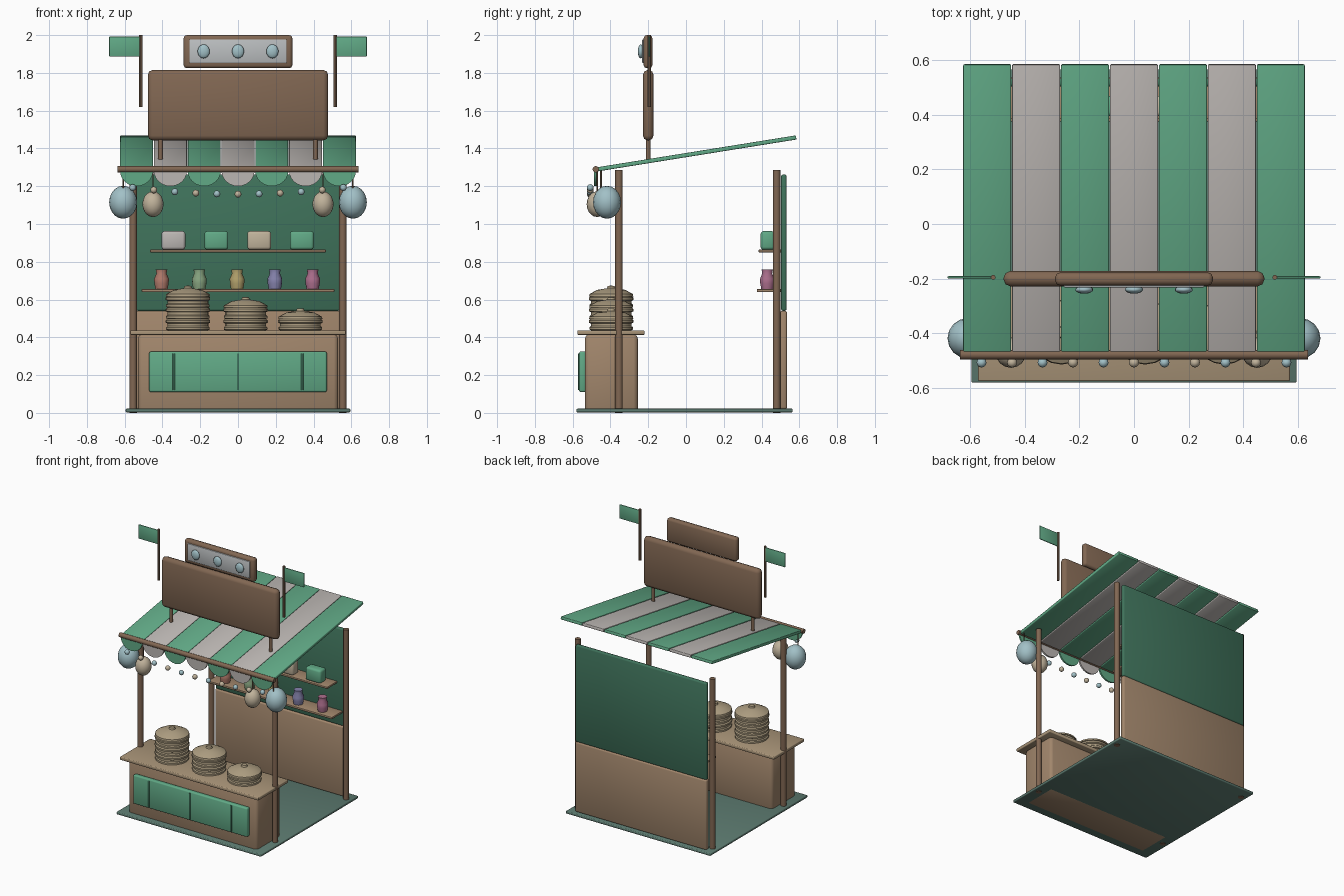
import bpy, bmesh, math
from mathutils import Matrix

if "Cube" in bpy.data.objects:
    bpy.data.objects.remove(bpy.data.objects["Cube"])

COLORS = {
    "wood": (.22, .135, .085), "tan": (.36, .24, .15), "top": (.40, .30, .19),
    "green": (.12, .40, .24), "dark_green": (.05, .17, .105), "base": (.11, .20, .165),
    "grey": (.50, .47, .45), "panel": (.50, .52, .53), "blue": (.36, .53, .57),
    "cream": (.53, .45, .33), "straw": (.42, .34, .22), "red": (.45, .20, .15),
    "sage": (.25, .38, .22), "yellow": (.45, .36, .15), "violet": (.24, .23, .42),
    "pink": (.42, .16, .27)}
MATS = {}
for n, c in COLORS.items():
    MATS[n] = bpy.data.materials.new(n)
    MATS[n].diffuse_color = (*c, 1)


def finish(name, bm, mat, smooth=True, angle=None):
    bmesh.ops.recalc_face_normals(bm, faces=bm.faces)
    me = bpy.data.meshes.new(name)
    bm.to_mesh(me)
    bm.free()
    ob = bpy.data.objects.new(name, me)
    bpy.context.collection.objects.link(ob)
    me.materials.append(MATS[mat])
    for p in me.polygons:
        p.use_smooth = smooth
    if angle:
        bpy.context.view_layer.objects.active = ob
        ob.select_set(True)
        bpy.ops.object.shade_smooth_by_angle(angle=math.radians(angle))
        ob.select_set(False)
    return ob


def box(name, x, y, z, mat, bevel=.005):
    """Soft-edged box from (min, max) ranges."""
    bm = bmesh.new()
    bmesh.ops.create_cube(bm, size=1)
    for v in bm.verts:
        for i, r in enumerate((x, y, z)):
            v.co[i] = (r[0] + r[1]) / 2 + v.co[i] * (r[1] - r[0])
    ob = finish(name, bm, mat)
    m = ob.modifiers.new("soft", 'BEVEL')
    m.width, m.segments = bevel, 2
    m.limit_method = 'NONE'
    return ob


def rod(name, x, y, z0, z1, r, mat="wood", n=12):
    bm = bmesh.new()
    bmesh.ops.create_cone(bm, cap_ends=True, segments=n, radius1=r, radius2=r, depth=z1 - z0,
                          matrix=Matrix.Translation((x, y, (z0 + z1) / 2)))
    return finish(name, bm, mat, angle=40)


def ball(name, loc, rad, mat, u=16, v=10):
    bm = bmesh.new()
    bmesh.ops.create_uvsphere(bm, u_segments=u, v_segments=v, radius=1,
                              matrix=Matrix.Translation(loc) @ Matrix.Diagonal((*rad, 1)))
    return finish(name, bm, mat)


def lathe(name, x, y, z, prof, mat, n=20):
    """Revolve an (r, z) profile that starts and ends on the axis."""
    bm = bmesh.new()
    vs = [bm.verts.new((r, 0, h)) for r, h in prof]
    es = [bm.edges.new(p) for p in zip(vs, vs[1:])]
    bmesh.ops.spin(bm, geom=vs + es, cent=(0, 0, 0), axis=(0, 0, 1), angle=2 * math.pi, steps=n)
    bmesh.ops.remove_doubles(bm, verts=bm.verts, dist=1e-4)
    bmesh.ops.translate(bm, verts=bm.verts, vec=(x, y, z))
    return finish(name, bm, mat, angle=40)


# floor, counter and its front panel
box("floor", (-.595, .595), (-.58, .565), (.003, .022), "base")
box("counter_body", (-.53, .53), (-.535, -.255), (.002, .415), "tan", .022)
box("counter_top", (-.57, .57), (-.575, -.22), (.413, .437), "top")
box("counter_panel", (-.47, .47), (-.566, -.53), (.11, .325), "green", .009)
for x in (-.34, 0, .34):
    box("panel_divider", (x - .006, x + .006), (-.571, -.55), (.12, .315), "dark_green", .002)

# corner posts and back wall
for s in (-1, 1):
    rod("front_post", s * .555, -.355, 0, 1.285, .02)
    rod("back_post", s * .555, .48, 0, 1.285, .02)
box("back_wall_lower", (-.54, .54), (.497, .535), (.02, .54), "tan", .01)
box("back_wall_upper", (-.54, .54), (.503, .533), (.54, 1.262), "dark_green", .01)

# shelves with jars and boxes
box("lower_shelf", (-.51, .51), (.375, .505), (.64, .655), "tan", .003)
box("upper_shelf", (-.465, .465), (.385, .505), (.85, .864), "tan", .003)
for x, m in zip((-.405, -.205, -.005, .195, .395), ("red", "sage", "yellow", "violet", "pink")):
    lathe("jar", x, .43, .655, [(0, 0), (.032, 0), (.038, .03), (.039, .055), (.027, .083),
                                (.031, .105), (0, .105)], m, 14)
for x, m in zip((-.342, -.115, .112, .338), ("grey", "green", "cream", "green")):
    box("goods_box", (x - .063, x + .063), (.395, .468), (.864, .962), m, .014)

# stacked steamer baskets with lids
for x, tiers in ((-.265, 3), (.04, 2), (.33, 1)):
    for i in range(tiers):
        lathe("basket", x, -.396, .437 + .06 * i,
              [(0, 0), (.106, 0), (.115, .004), (.115, .016), (.108, .022), (.108, .036),
               (.118, .041), (.118, .053), (.11, .06), (0, .06)], "straw")
    lathe("basket_lid", x, -.396, .437 + .06 * tiers,
          [(0, 0), (.117, 0), (.115, .012), (.075, .034), (.022, .043), (.018, .055), (0, .057)], "straw")

# sloping striped awning with a scalloped edge
tilt = math.atan2(.17, 1.06)
for i in range(7):
    x = (i - 3) * .179
    mat = "grey" if i % 2 else "green"
    ob = box("awning_stripe", (-.0875, .0875), (-.538, .538), (-.011, .011), mat, .004)
    ob.location, ob.rotation_euler = (x, .052, 1.373), (tilt, 0, 0)
    bm = bmesh.new()
    pts = [(x + .088 * math.cos(a), 1.283 - .083 * math.sin(a))
           for a in (math.pi * k / 12 for k in range(13))]
    f = bm.faces.new([bm.verts.new((px, -.487, pz)) for px, pz in pts])
    ext = bmesh.ops.extrude_face_region(bm, geom=[f])["geom"]
    bmesh.ops.translate(bm, vec=(0, .012, 0), verts=[g for g in ext if isinstance(g, bmesh.types.BMVert)])
    finish("awning_scallop", bm, mat, angle=40)
bar = rod("awning_bar", 0, 0, -.637, .637, .017)
bar.location, bar.rotation_euler = (0, -.478, 1.29), (0, math.pi / 2, 0)

# string of bulbs
for i in range(11):
    x = (i - 5) * .1115
    ball("bulb", (x, -.507, 1.158 + .035 * (x / .56) ** 2), (.018,) * 3,
         "cream" if i % 2 else "blue", 12, 8)

# large and small sign boards
box("main_sign", (-.477, .477), (-.228, -.172), (1.443, 1.815), "wood", .025)
box("small_sign", (-.288, .288), (-.224, -.178), (1.825, 2), "wood", .016)
box("small_sign_face", (-.257, .257), (-.232, -.215), (1.852, 1.977), "panel", .004)
for x in (-.182, 0, .182):
    ball("sign_light", (x, -.24, 1.914), (.033, .015, .037), "blue", 14, 8)

# sign supports, flags and hanging lanterns on both sides
for s in (-1, 1):
    rod("sign_support", s * .41, -.2, 1.335, 1.46, .013)
    rod("flag_pole", s * .515, -.195, 1.62, 2, .009, n=8)
    xs = sorted((s * .52, s * .682))
    box("flag", xs, (-.199, -.191), (1.887, 1.992), "green", .003)
    ball("large_lantern", (s * .608, -.418, 1.115), (.074, .074, .087), "blue")
    ball("small_lantern", (s * .45, -.47, 1.105), (.056, .056, .068), "cream")
    rod("lantern_cord", s * .608, -.45, 1.17, 1.285, .004, n=6)
    rod("lantern_cord", s * .45, -.47, 1.165, 1.285, .004, n=6)

for m in bpy.data.materials:
    if m.users and not m.is_grease_pencil:
        m.use_nodes = True
        m.node_tree.nodes["Principled BSDF"].inputs["Base Color"].default_value = m.diffuse_color
